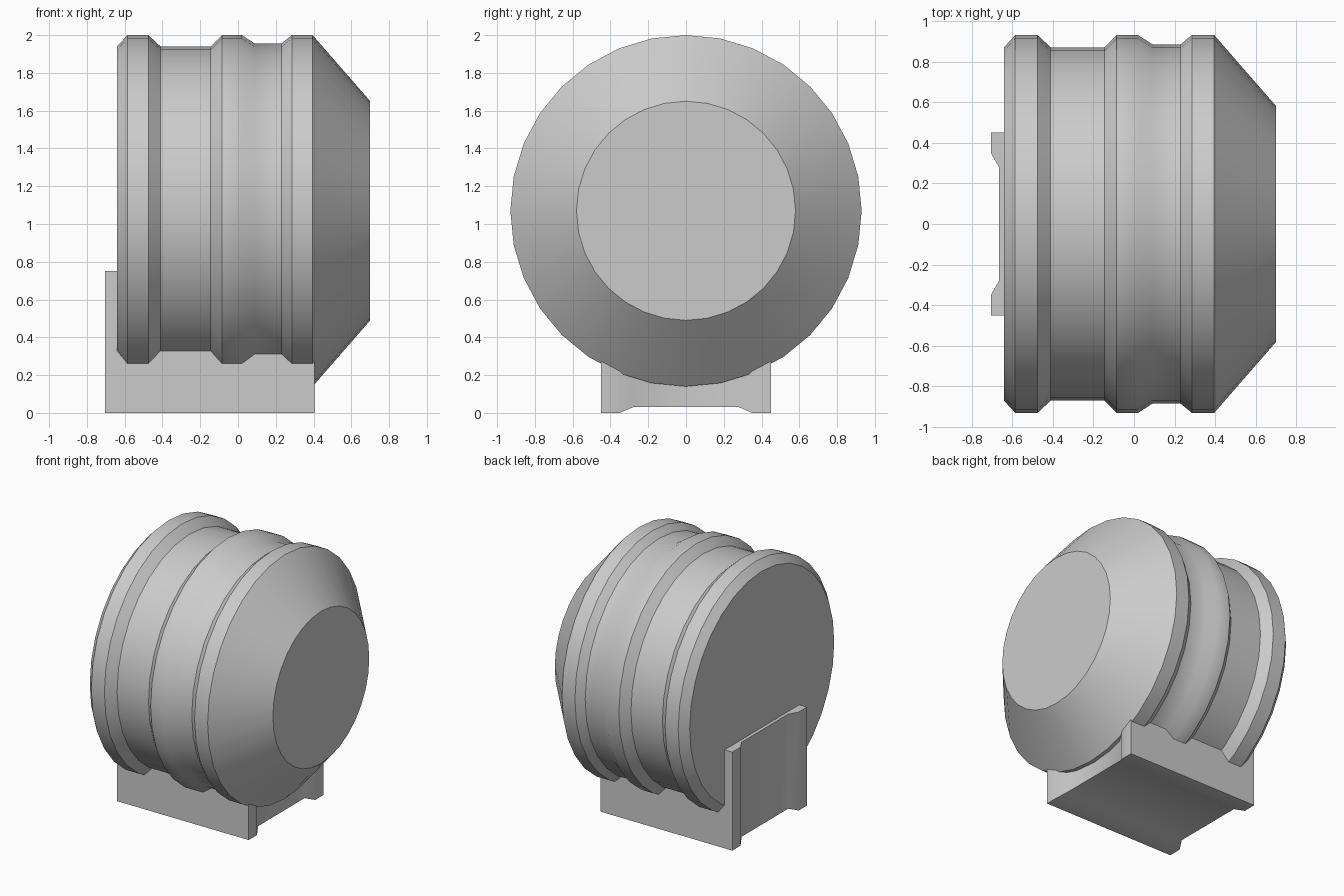
import bpy
import bmesh
from math import sin, cos, pi, radians

cube = bpy.data.objects.get("Cube")
if cube:
    bpy.data.objects.remove(cube, do_unlink=True)

grey = bpy.data.materials.new("light grey")
grey.use_nodes = True
colour = (0.6, 0.6, 0.6, 1)
grey.diffuse_color = colour
grey.node_tree.nodes["Principled BSDF"].inputs["Base Color"].default_value = colour


def loft(name, sections, smooth_angle):
    """Skin closed rings of equal length and cap both ends."""
    bm = bmesh.new()
    rings = [[bm.verts.new(p) for p in ring] for ring in sections]
    count = len(rings[0])
    for a, b in zip(rings, rings[1:]):
        for i in range(count):
            j = (i + 1) % count
            bm.faces.new((a[i], a[j], b[j], b[i]))
    bm.faces.new(rings[0])
    bm.faces.new(rings[-1])
    bmesh.ops.recalc_face_normals(bm, faces=bm.faces)
    mesh = bpy.data.meshes.new(name)
    bm.to_mesh(mesh)
    bm.free()
    mesh.materials.append(grey)
    obj = bpy.data.objects.new(name, mesh)
    bpy.context.collection.objects.link(obj)
    bpy.ops.object.select_all(action='DESELECT')
    obj.select_set(True)
    bpy.context.view_layer.objects.active = obj
    bpy.ops.object.shade_smooth_by_angle(angle=radians(smooth_angle))
    return obj


# Ribbed drum lying along x, with a tapered nose: (x, radius)
SIDES, AXIS_Z = 32, 1.07
profile = [(-0.64, 0.87), (-0.585, 0.93), (-0.475, 0.93), (-0.41, 0.87),
           (-0.145, 0.87), (-0.085, 0.93), (0.02, 0.93), (0.09, 0.885),
           (0.23, 0.885), (0.285, 0.93), (0.395, 0.93), (0.7, 0.58)]
loft("drum", [[(x, r * sin(2 * pi * k / SIDES), AXIS_Z + r * cos(2 * pi * k / SIDES))
               for k in range(SIDES)] for x, r in profile], 35)

# Cradle block, with a shallow channel running round its ends and underside
sections = []
for y, end_inset, floor_inset in [(-0.45, 0, 0), (-0.35, 0, 0), (-0.28, 0.04, 0.03),
                                  (0.28, 0.04, 0.03), (0.35, 0, 0), (0.45, 0, 0)]:
    left, right, floor, top = -0.705 + end_inset, 0.405 - end_inset, floor_inset, 0.75
    sections.append([(left, y, floor), (right, y, floor), (right, y, top), (left, y, top)])
loft("cradle", sections, 35)
